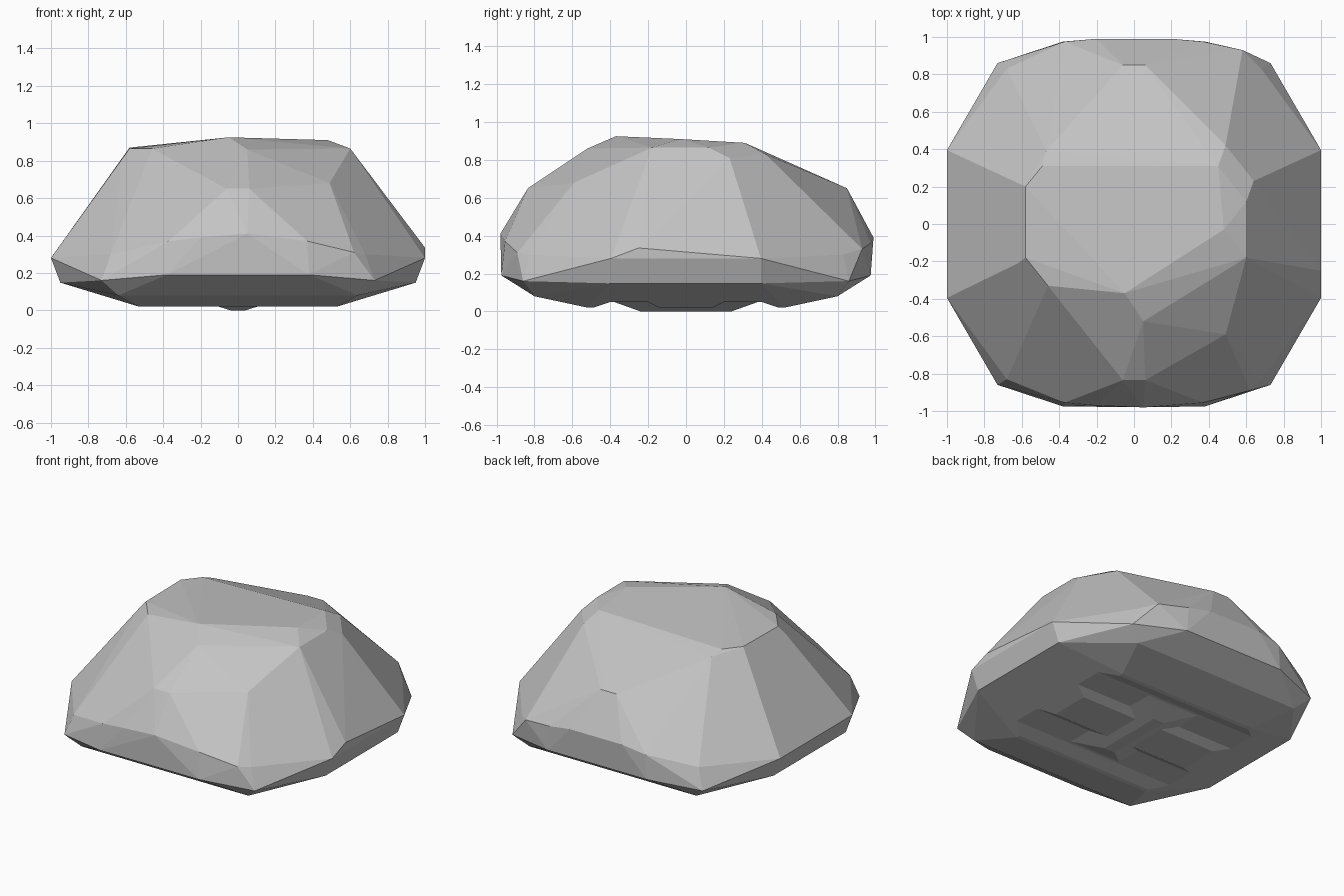
import bpy, bmesh
from math import radians

cube = bpy.data.objects.get("Cube")
if cube:
    bpy.data.objects.remove(cube, do_unlink=True)

# One plain grey stone colour
stone = bpy.data.materials.new("stone grey")
stone.use_nodes = True
GREY = (0.55, 0.55, 0.55, 1)
stone.diffuse_color = GREY
stone.node_tree.nodes["Principled BSDF"].inputs["Base Color"].default_value = GREY


def hull(name, points, flatten=2):
    """Faceted convex solid around the given corner points."""
    bm = bmesh.new()
    for p in points:
        bm.verts.new(p)
    res = bmesh.ops.convex_hull(bm, input=bm.verts[:])
    loose = {g for g in res["geom_interior"] + res["geom_unused"]
             if isinstance(g, bmesh.types.BMVert)}
    bmesh.ops.delete(bm, geom=list(loose), context="VERTS")
    bmesh.ops.dissolve_limit(bm, angle_limit=radians(flatten),
                             verts=bm.verts[:], edges=bm.edges[:])
    bmesh.ops.recalc_face_normals(bm, faces=bm.faces[:])
    mesh = bpy.data.meshes.new(name)
    bm.to_mesh(mesh)
    bm.free()
    mesh.materials.append(stone)
    ob = bpy.data.objects.new(name, mesh)
    bpy.context.collection.objects.link(ob)
    return ob


def corners(x, y, z):
    """Mirror one point into all four quadrants."""
    return [(sx * x, sy * y, z) for sx in (-1, 1) for sy in (-1, 1)]


def pair(x, y, z):
    """Mirror one point left to right."""
    return [(x, y, z), (-x, y, z)]


# Crown: the gently sloping top facet
crown = [(-0.05, -0.37, 0.925), (0.48, -0.03, 0.91), (0.45, 0.31, 0.89),
         (-0.49, 0.31, 0.87), (-0.58, 0.2, 0.87), (-0.58, -0.18, 0.865),
         (-0.46, -0.33, 0.865), (-0.62, -0.21, 0.81)]
# Shoulders: facet corners just below the crown
shoulders = [(0.05, -0.52, 0.86), (0.6, -0.18, 0.865), (0.6, 0.12, 0.865),
             (0.64, 0.23, 0.81), (0.49, 0.42, 0.83), (-0.47, 0.39, 0.84),
             (0.49, -0.59, 0.68)]
shoulders += pair(0.06, -0.835, 0.65) + pair(0.06, 0.85, 0.65)
# Girdle: the widest band of the stone
girdle = corners(1, 0.395, 0.28) + corners(0.68, 0.83, 0.3)
girdle += [(1, -0.25, 0.335), (0.05, -0.98, 0.41), (-0.2, -0.97, 0.39),
           (0.62, -0.89, 0.31), (0.58, 0.93, 0.33)]
girdle += pair(0.37, -0.955, 0.37) + pair(0.2, 0.99, 0.39) + pair(0.37, 0.975, 0.36)
# Underside: chamfers running down to a square footing
under = corners(0.73, 0.86, 0.16) + corners(0.38, 0.975, 0.19)
under += corners(0.95, 0.395, 0.148) + corners(0.64, 0.8, 0.08)
under += corners(0.53, 0.52, 0.02)

body = hull("stone_body", crown + shoulders + girdle + under)

# Two shallow troughs worn across the underside
for side, label in ((-1, "front"), (1, "back")):
    trough = hull(label + "_trough_cutter",
                  [(x, side * y, z) for x in (-1.2, 1.2)
                   for y, z in ((0.55, 0), (0.4, 0.05), (0.2, 0.05), (0.1, 0))])
    trough.hide_render = True
    trough.hide_set(True)
    cut = body.modifiers.new(label + " trough", "BOOLEAN")
    cut.object = trough
    cut.operation = "DIFFERENCE"
    cut.solver = "EXACT"

# Low central lump the stone rests on
hull("underside_lump", corners(0.04, 0.24, 0) + corners(0.2, 0.38, 0.05)
     + corners(0.2, 0.3, 0.1))
